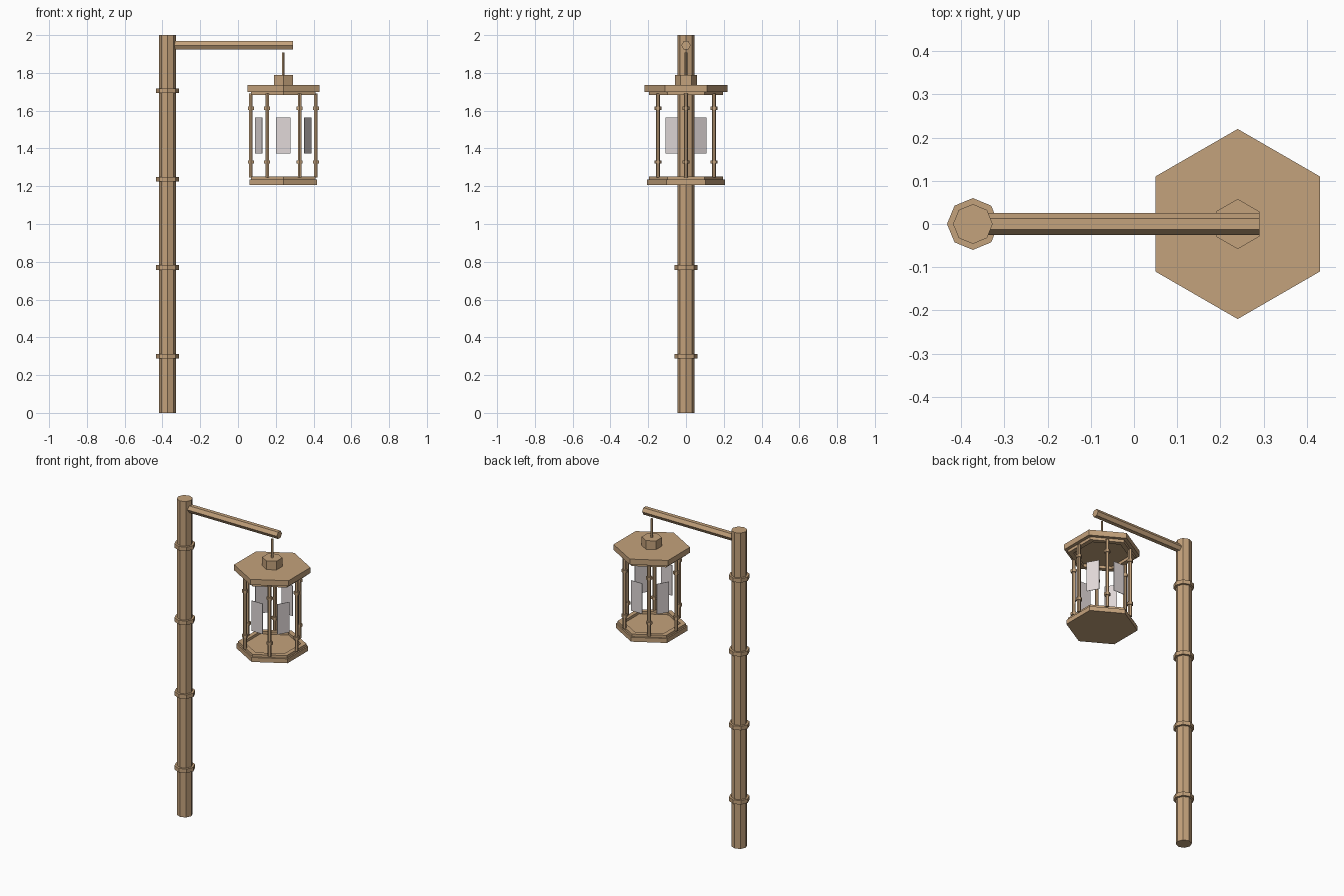
import bpy, bmesh, math
from mathutils import Matrix, Vector

if "Cube" in bpy.data.objects:
    bpy.data.objects.remove(bpy.data.objects["Cube"])


def material(name, rgb):
    m = bpy.data.materials.new(name)
    m.diffuse_color = (*rgb, 1)
    m.use_nodes = True
    m.node_tree.nodes["Principled BSDF"].inputs["Base Color"].default_value = m.diffuse_color
    return m


WOOD = material("bamboo_wood", (0.55, 0.36, 0.20))
PAPER = material("pale_panel", (0.75, 0.69, 0.69))
LX = 0.24       # lantern axis
PX = -0.373     # pole axis


def finish(bm, name, mat):
    bmesh.ops.recalc_face_normals(bm, faces=bm.faces)
    me = bpy.data.meshes.new(name)
    bm.to_mesh(me)
    bm.free()
    me.materials.append(mat)
    ob = bpy.data.objects.new(name, me)
    bpy.context.collection.objects.link(ob)
    return ob


def prism(name, x, y, z0, z1, r, sides, start=0.0):
    """Upright prism with its first corner at angle start."""
    bm = bmesh.new()
    ring = [bm.verts.new((x + r * math.cos(start + math.tau * i / sides),
                          y + r * math.sin(start + math.tau * i / sides), z0))
            for i in range(sides)]
    f = bm.faces.new(ring)
    top = bmesh.ops.extrude_face_region(bm, geom=[f])["geom"]
    bmesh.ops.translate(bm, vec=(0, 0, z1 - z0),
                        verts=[v for v in top if isinstance(v, bmesh.types.BMVert)])
    return finish(bm, name, WOOD)


def hex_frame(name, z0, z1, r_out, r_in):
    """Hollow hexagonal frame."""
    bm = bmesh.new()
    loops = []
    for r, z in ((r_out, z0), (r_out, z1), (r_in, z1), (r_in, z0)):
        loops.append([bm.verts.new((LX + r * math.cos(math.radians(30 + 60 * i)),
                                    r * math.sin(math.radians(30 + 60 * i)), z))
                      for i in range(6)])
    for k in range(4):
        a, b = loops[k], loops[(k + 1) % 4]
        for i in range(6):
            j = (i + 1) % 6
            bm.faces.new((a[i], a[j], b[j], b[i]))
    return finish(bm, name, WOOD)


# Pole with four joint rings
prism("pole", PX, 0, 0, 2, 0.046, 8)
for i, z in enumerate((0.30, 0.77, 1.237, 1.705)):
    prism(f"pole_ring_{i + 1}", PX, 0, z - 0.0125, z + 0.0125, 0.06, 8)

# Horizontal arm, hexagonal with flat top
arm = prism("arm", 0, 0, -0.35, 0.29, 0.025, 6, math.radians(90))
arm.data.transform(Matrix.Translation((0, 0, 1.946)) @ Matrix.Rotation(math.radians(90), 4, 'Y'))

# Hanger, knob, roof and base
H = math.radians(30)
prism("hanger", LX, 0, 1.785, 1.908, 0.007, 6, H)
prism("roof_knob", LX, 0, 1.73, 1.79, 0.058, 6, H)
prism("roof", LX, 0, 1.70, 1.735, 0.22, 6, H)
prism("base", LX, 0, 1.207, 1.235, 0.207, 6, H)
hex_frame("upper_frame", 1.682, 1.70, 0.197, 0.165)
hex_frame("lower_frame", 1.235, 1.251, 0.197, 0.165)

# Six posts with joint rings, and six hanging panels between them
for i in range(6):
    a = math.radians(60 * i)
    x, y = LX + 0.172 * math.cos(a), 0.172 * math.sin(a)
    prism(f"post_{i + 1}", x, y, 1.245, 1.69, 0.011, 6, H)
    for j, z in enumerate((1.328, 1.612)):
        prism(f"post_{i + 1}_ring_{j + 1}", x, y, z - 0.009, z + 0.009, 0.018, 6, H)

    b = a + H
    bm = bmesh.new()
    bmesh.ops.create_cube(bm, size=1)
    bm.transform(Matrix.Translation((LX + 0.15 * math.cos(b), 0.15 * math.sin(b), 1.468))
                 @ Matrix.Rotation(b, 4, 'Z') @ Matrix.Diagonal((0.003, 0.076, 0.192, 1)))
    finish(bm, f"panel_{i + 1}", PAPER)
